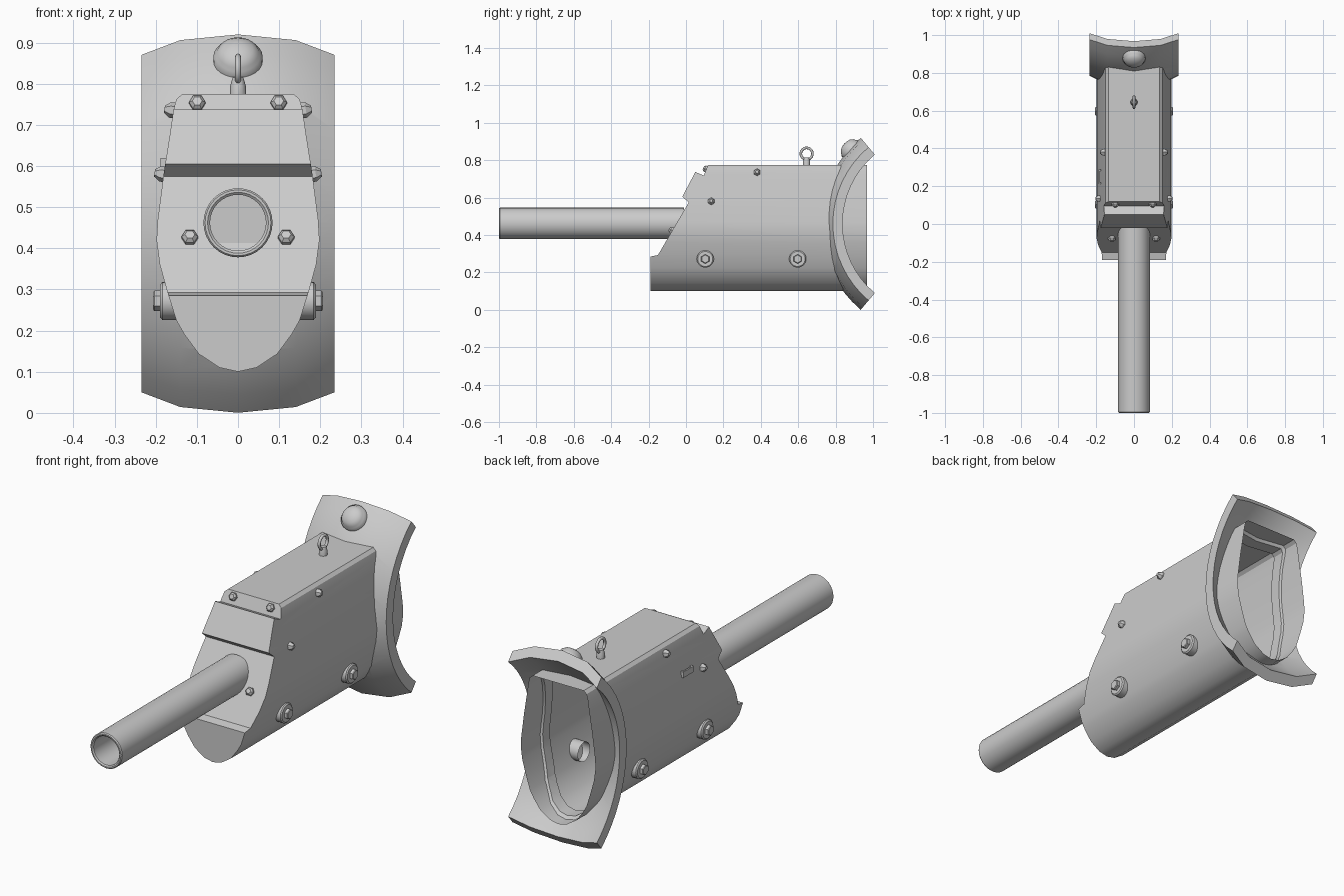
import bpy, bmesh, math
from mathutils import Vector, Matrix

if "Cube" in bpy.data.objects:
    bpy.data.objects.remove(bpy.data.objects["Cube"])

steel = bpy.data.materials.new("cast_steel_grey")
steel.diffuse_color = (0.6, 0.6, 0.6, 1)
steel.use_nodes = True
steel.node_tree.nodes["Principled BSDF"].inputs["Base Color"].default_value = steel.diffuse_color


def finish(name, bm, angle=30):
    bmesh.ops.recalc_face_normals(bm, faces=bm.faces)
    me = bpy.data.meshes.new(name)
    bm.to_mesh(me)
    bm.free()
    ob = bpy.data.objects.new(name, me)
    bpy.context.collection.objects.link(ob)
    me.materials.append(steel)
    smooth(ob, angle)
    return ob


def smooth(ob, angle=30):
    bpy.ops.object.select_all(action='DESELECT')
    ob.select_set(True)
    bpy.context.view_layer.objects.active = ob
    bpy.ops.object.shade_smooth_by_angle(angle=math.radians(angle))


def prism(name, pts, offset):
    """Closed polygon of 3D points extruded along offset."""
    bm = bmesh.new()
    f = bm.faces.new([bm.verts.new(p) for p in pts])
    r = bmesh.ops.extrude_face_region(bm, geom=[f], use_keep_orig=True)
    bmesh.ops.translate(bm, vec=offset, verts=[v for v in r['geom'] if isinstance(v, bmesh.types.BMVert)])
    return finish(name, bm)


def boolean(ob, cutter, op):
    bpy.context.view_layer.objects.active = ob
    m = ob.modifiers.new("cut", 'BOOLEAN')
    m.operation, m.solver, m.object = op, 'EXACT', cutter
    bpy.ops.object.modifier_apply(modifier=m.name)
    bpy.data.objects.remove(cutter)


def lathe(name, profile, pos, axis, sides=24, angle=30):
    """Revolve (radius, height) points about an axis through pos."""
    bm = bmesh.new()
    rings = []
    for r, h in profile:
        n = 1 if r == 0 else sides
        rings.append([bm.verts.new((r * math.cos(2 * math.pi * i / sides),
                                    r * math.sin(2 * math.pi * i / sides), h)) for i in range(n)])
    for a, b in zip(rings, rings[1:]):
        for i in range(sides):
            j = (i + 1) % sides
            q = [a[i % len(a)], a[j % len(a)], b[j % len(b)], b[i % len(b)]]
            bm.faces.new(list(dict.fromkeys(q)))
    rot = Vector((0, 0, 1)).rotation_difference(Vector(axis)).to_matrix().to_4x4()
    bm.transform(Matrix.Translation(pos) @ rot)
    return finish(name, bm, angle)


# Body cross-section: rounded keel, wide waist, narrow roof
half = [(.045, .11), (.095, .143), (.13, .19), (.15, .225), (.172, .295), (.19, .36),
        (.198, .42), (.195, .47), (.18, .585), (.165, .68), (.157, .735), (.15, .762), (.135, .775)]
section = [(0, .10)] + half + [(-x, z) for x, z in reversed(half)]

# Hollow body, its stepped front cut by a side profile, open at the back
body = prism("body_shell", [(x, -.3, z) for x, z in section], (0, 1.267, 0))
side = [(-.19, .0), (-.19, .285), (-.15, .293), (.015, .575), (-.02, .605), (.05, .737),
        (.095, .718), (.118, .775), (.13, .9), (1.2, .9), (1.2, 0)]
boolean(body, prism("side_cutter", [(-.4, y, z) for y, z in side], (.8, 0, 0)), 'INTERSECT')
bm = bmesh.new()
bm.from_mesh(body.data)
bmesh.ops.delete(bm, geom=[f for f in bm.faces if abs(f.normal.y) > .9 and f.calc_center_median().y > .9],
                 context='FACES')
bm.to_mesh(body.data)
bm.free()
smooth(body)

# Curved collar plate, bowed in both directions
CY, CZ, SEG, T = 1.32, .46, 16, .052
cols = [(-.235, .535), (-.14, .582), (0, .6), (.14, .582), (.235, .535)]
bm = bmesh.new()
loops = []
for i in range(SEG + 1):
    a = math.radians(-50 + 100 * i / SEG)
    ring = cols + [(x, r - T) for x, r in reversed(cols)]
    loops.append([bm.verts.new((x, CY - r * math.cos(a), CZ + r * math.sin(a))) for x, r in ring])
for a, b in zip(loops, loops[1:]):
    for i in range(10):
        j = (i + 1) % 10
        bm.faces.new([a[i], a[j], b[j], b[i]])
for end in (loops[0], loops[-1]):
    for i in range(4):
        bm.faces.new([end[i], end[i + 1], end[8 - i], end[9 - i]])
collar = finish("collar_plate", bm)
hole = [(x * .95, .45 + (z - .45) * .96) for x, z in section]
boolean(collar, prism("opening_cutter", [(x, .5, z) for x, z in hole], (0, .9, 0)), 'DIFFERENCE')
smooth(collar)

# Barrel sleeve, hollow from the muzzle with a closed inner end
lathe("barrel_sleeve", [(0, -.08), (.068, -.08), (.068, -.995), (.074, -1), (.08, -1), (.084, -.995),
                        (.084, -.01), (0, -.01)], (0, 0, .462), (0, 1, 0), 32)

# Domed cap on the collar
n = Vector((0, -.74, .67))
lathe("collar_cap", [(.06, -.02), (.06, .006), (.054, .012), (.05, .022), (.036, .034), (.018, .04), (0, .042)],
      Vector((0, CY, CZ)) + n * .598, n, 24, 45)

# Lifting eye
lathe("eye_post", [(.019, -.01), (.019, .02), (.013, .04), (0, .04)], (0, .645, .775), (0, 0, 1), 12)
bpy.ops.mesh.primitive_torus_add(location=(0, .645, .835), rotation=(0, math.pi / 2, 0), major_segments=24,
                                 minor_segments=8, major_radius=.031, minor_radius=.007)
eye = bpy.context.object
eye.name = "lifting_eye"
eye.data.materials.append(steel)
smooth(eye, 60)

# Fasteners, mirrored left and right
bolt = [(.02, -.01), (.02, .008), (.012, .017), (0, .017)]
for s, tag in ((1, "right"), (-1, "left")):
    lathe("front_bolt_" + tag, bolt, (s * .117, -.075, .425), (0, -.86, .5), 6)
    lathe("flange_bolt_" + tag, bolt, (s * .099, .108, .752), (0, -.93, .37), 6)
    for y, z, x in ((.135, .58, .181), (.38, .735, .157)):
        lathe("side_bolt_" + tag, [(.019, -.012), (.019, .008), (.009, .022), (0, .022)],
              (s * x, y, z), (s, 0, .15), 6)
    for y in (.103, .597):
        lathe("side_boss_" + tag, [(.046, -.04), (.046, .022), (.04, .027), (0, .027)],
              (s * .162, y, .272), (s, 0, 0), 24)
        lathe("boss_nut_" + tag, [(.025, 0), (.025, .017), (.021, .02), (0, .02)],
              (s * .186, y, .272), (s, 0, 0), 6)

# Small bracket loop on the left wall: two posts and a bar
bm = bmesh.new()
for y, dy, x, dx in ((.215, .008, -.177, .02), (.285, .008, -.177, .02), (.25, .078, -.185, .007)):
    bmesh.ops.create_cube(bm, size=1, matrix=Matrix.Translation((x, y, .605)) @ Matrix.Diagonal((dx, dy, .028, 1)))
finish("side_bracket", bm)
